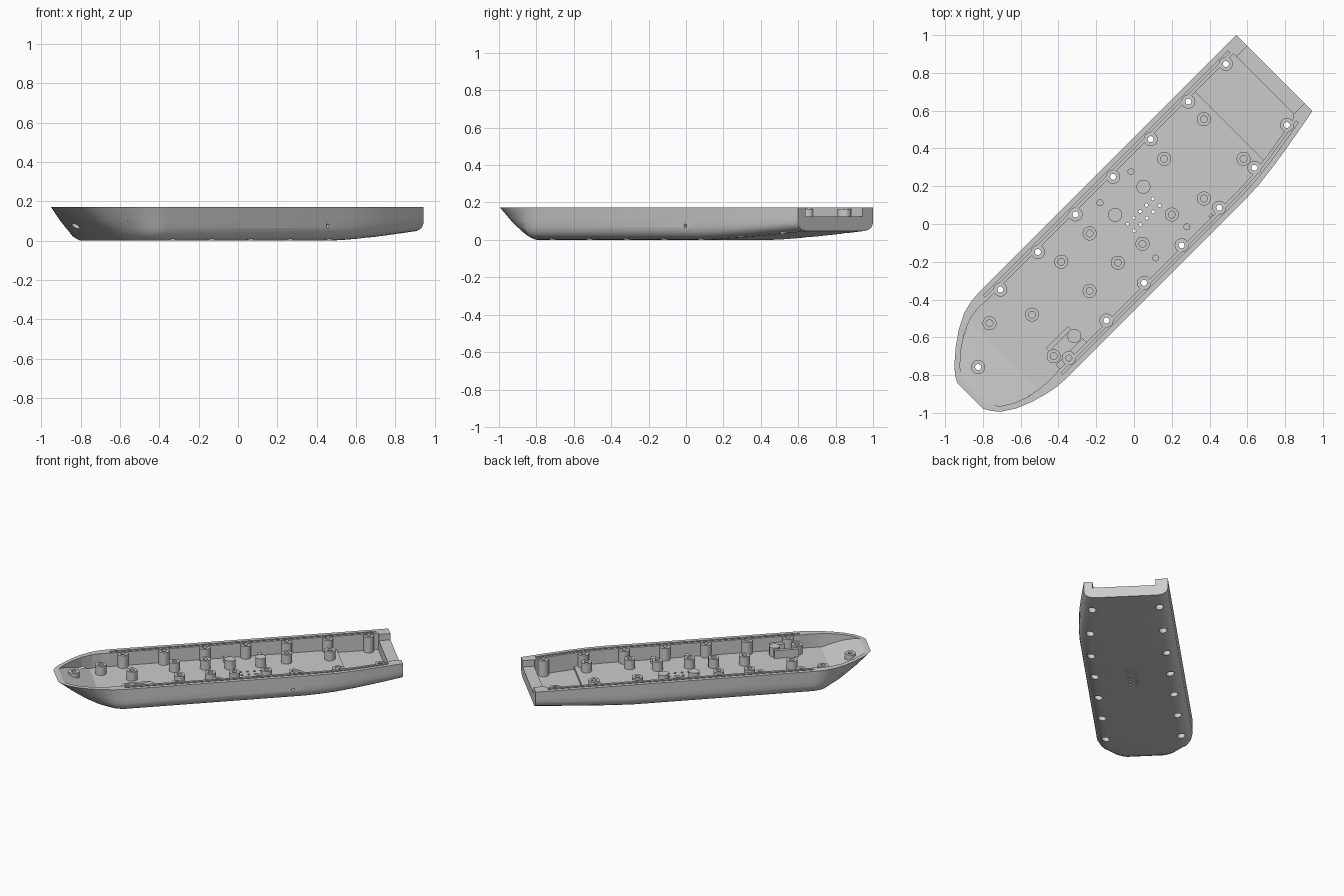
import bpy, bmesh, math
from mathutils import Vector

cube = bpy.data.objects.get("Cube")
if cube:
    bpy.data.objects.remove(cube)

grey = bpy.data.materials.new("plain_grey")
grey.use_nodes = True
COLOUR = (0.6, 0.6, 0.6, 1)
grey.diffuse_color = COLOUR
grey.node_tree.nodes["Principled BSDF"].inputs["Base Color"].default_value = COLOUR

TOP, FLOOR, REAR_FLOOR, FILLET = 0.172, 0.072, 0.05, 0.075
R = math.sqrt(0.5)


def world(u, v):
    """Long-axis coordinates to the diagonal placement."""
    return ((u - v) * R, (u + v) * R)


def rise(u):
    """Upward sweep of the underside toward the rear."""
    return 0.047 * max(0, (u - 0.4) / 0.69) ** 1.3


def make_object(name, bm, rounded=True):
    bmesh.ops.recalc_face_normals(bm, faces=bm.faces)
    if bm.calc_volume(signed=True) < 0:
        bmesh.ops.reverse_faces(bm, faces=bm.faces)
    mesh = bpy.data.meshes.new(name)
    bm.to_mesh(mesh)
    bm.free()
    mesh.materials.append(grey)
    obj = bpy.data.objects.new(name, mesh)
    bpy.context.collection.objects.link(obj)
    if rounded:
        bpy.ops.object.select_all(action="DESELECT")
        obj.select_set(True)
        bpy.context.view_layer.objects.active = obj
        bpy.ops.object.shade_smooth_by_angle(angle=math.radians(30))
    return obj


def stack(bm, layers):
    """Closed solid through equal-sized rings of points."""
    rings = [[bm.verts.new(p) for p in layer] for layer in layers]
    bm.faces.new(rings[0][::-1])
    bm.faces.new(rings[-1])
    for a, b in zip(rings, rings[1:]):
        for i in range(len(a)):
            j = (i + 1) % len(a)
            bm.faces.new((a[i], a[j], b[j], b[i]))


def prism(bm, pts, z0, z1):
    stack(bm, [[(x, y, z) for x, y in pts] for z in (z0, z1)])


def turned(bm, x, y, profile, n=24):
    """Solid of revolution from (radius, height) pairs."""
    angles = [math.tau * i / n for i in range(n)]
    stack(bm, [[(x + r * math.cos(a), y + r * math.sin(a), z) for a in angles]
               for r, z in profile])


def cylinder(bm, x, y, r, z0, z1, n=24):
    turned(bm, x, y, [(r, z0), (r, z1)], n)


def box(bm, u0, u1, v0, v1, z0, z1):
    prism(bm, [world(u0, v0), world(u1, v0), world(u1, v1), world(u0, v1)], z0, z1)


def cut(obj, cutter):
    mod = obj.modifiers.new("cut", "BOOLEAN")
    mod.operation, mod.solver, mod.object = "DIFFERENCE", "EXACT", cutter
    mod.use_self = True
    bpy.context.view_layer.update()
    graph = bpy.context.evaluated_depsgraph_get()
    mesh = bpy.data.meshes.new_from_object(obj.evaluated_get(graph))
    obj.modifiers.clear()
    obj.data = mesh


# Rim stations from rear to nose: position, left and right half-width
body = [(1.09, .325, .245), (1.0, .325, .262), (.88, .325, .283), (.75, .325, .304),
        (.62, .325, .32), (.5, .325, .325), (.4, .325, .325), (-.83, .325, .325)]
nose = [(-.9, .32, .32), (-.97, .302, .306), (-1.05, .262, .283), (-1.13, .205, .25),
        (-1.2, .145, .205), (-1.235, .105, .165), (-1.257, .065, .125)]
# Underside of the raked nose: position and half-width
keel = [(-.845, .25), (-.865, .245), (-.885, .235), (-.905, .22), (-.922, .2),
        (-.935, .175), (-.94, .15)]


def both_sides(left, right):
    return [Vector(p) for p in left + right[::-1]]


rows = body + nose
rim = both_sides([(u, l) for u, l, r in rows], [(u, -r) for u, l, r in rows])
under = both_sides([(u, l - FILLET) for u, l, r in body] + keel,
                   [(u, FILLET - r) for u, l, r in body] + [(u, -v) for u, v in keel])
COUNT = len(rim)
weight = [min(1, max(0, (-.83 - p.x) / .25)) for p in rim]


def inset(i, d):
    """Move a rim point inward by d."""
    a, b = rim[max(0, i - 1)], rim[min(COUNT - 1, i + 1)]
    t = (b - a).normalized()
    return rim[i] + Vector((-t.y, t.x)) * d


# Wall profile steps: height share, inward share at the sides, inward share at the nose
steps = [(0, 1, 1), (.015, .75, .93), (.06, .46, .83), (.14, .22, .72), (.25, .07, .6),
         (.38, 0, .48), (.6, 0, .29), (1, 0, 0)]


def hull():
    bm = bmesh.new()
    rings = []
    for h, side, front in steps:
        ring = []
        for i in range(COUNT):
            p = rim[i].lerp(under[i], side + (front - side) * weight[i])
            z0 = rise(p.x)
            ring.append(bm.verts.new((*world(*p), z0 + h * (TOP - z0))))
        rings.append(ring)
    for a, b in zip(rings, rings[1:]):
        for i in range(COUNT):
            j = (i + 1) % COUNT
            bm.faces.new((a[i], a[j], b[j], b[i]))
    for r in (rings[0], rings[-1]):
        for i in range(COUNT // 2 - 1):
            bm.faces.new((r[i], r[i + 1], r[COUNT - 2 - i], r[COUNT - 1 - i]))
    return make_object("hull_shell", bm)


# Cutter: cavity with a raised main floor, lower rear floor and nose ramp
bm = bmesh.new()
wall = [inset(i, .06 - .03 * weight[i]) for i in range(COUNT)]
prism(bm, [world(min(p.x, 1.01), p.y) for p in wall], .02, .3)
cavity = make_object("cavity_cutter", bm, False)
bm = bmesh.new()
floor_line = [(1.3, -.1), (1.3, REAR_FLOOR), (.725, REAR_FLOOR), (.725, FLOOR),
              (-.977, FLOOR), (-1.24, .18), (-1.4, .18), (-1.4, -.1)]
stack(bm, [[(*world(u, v), z) for u, z in floor_line] for v in (-.5, .5)])
floor_block = make_object("floor_block", bm, False)
cut(cavity, floor_block)

# Screw positions along both walls, plus one in the nose
screws = []
for k in range(7):
    u = .943 - .2815 * k
    right = {0: -.202, 1: -.24}.get(k, -.258)
    screws += [(u, .255), (u, right)]
nose_screw = (-1.119, .048)

standoffs = [(.37, .555), (.16, .345), (.58, .345), (.37, .135), (.2, .05), (.045, -.105),
             (-.085, -.205), (-.235, -.05), (-.385, -.2), (-.235, -.355), (-.54, -.48),
             (-.765, -.525), (-.425, -.7)]
posts = [(.05, .197), (-.1, .048), (-.317, -.593)]
pins = [(-.016, .277), (-.18, .112), (.28, -.015), (.115, -.18)]

# Cutter: stepped screw holes
bm = bmesh.new()
for s in screws:
    seat = .05 + rise(s[0])
    turned(bm, *world(*s), [(.027, -.1), (.027, seat), (.016, seat), (.016, .3)])
turned(bm, *world(*nose_screw), [(.021, -.1), (.021, .11), (.016, .11), (.016, .3)])
screw_cutter = make_object("screw_cutter", bm, False)

# Cutter: rear notch, rim grooves, sound holes and side hole
bm = bmesh.new()
box(bm, .995, 1.2, -.187, .243, .125, .3)
for side in (range(1, 8), range(COUNT - 8, COUNT - 1)):
    a = [world(*inset(i, .028)) for i in side]
    b = [world(*inset(i, .042)) for i in side]
    prism(bm, a + b[::-1], .156, .3)
for k in range(5):
    for row in (0, .035):
        cylinder(bm, .1 - .0335 * k + row, .133 - .0335 * k - row, .009, -.1, .11, 12)
start = len(bm.verts)
cylinder(bm, 0, 0, .01, -.06, .06, 16)
bm.verts.ensure_lookup_table()
for v in bm.verts[start:]:
    x, y, z = v.co
    v.co = (*world(.32 + x, -.31 + z), .075 + y)
feature_cutter = make_object("feature_cutter", bm, False)

shell = hull()
for cutter in (cavity, screw_cutter, feature_cutter):
    cut(shell, cutter)

# Tall screw bosses
bm = bmesh.new()
for s in screws:
    base = REAR_FLOOR if s[0] > .725 else FLOOR
    cylinder(bm, *world(*s), .037, base - .006, .166)
cylinder(bm, *world(*nose_screw), .037, .108, .16)
bosses = make_object("screw_bosses", bm)
cut(bosses, screw_cutter)

# Short hollow standoffs on the floor
bm = bmesh.new()
for x, y in standoffs:
    cylinder(bm, x, y, .037, FLOOR - .006, .14)
mounts = make_object("board_standoffs", bm)
bm = bmesh.new()
for x, y in standoffs:
    cylinder(bm, x, y, .018, .09, .2)
bore_cutter = make_object("bore_cutter", bm, False)
cut(mounts, bore_cutter)

# Solid posts and locating pins
bm = bmesh.new()
for x, y in posts:
    cylinder(bm, x, y, .037, FLOOR - .006, .138)
for x, y in pins:
    cylinder(bm, x, y, .018, FLOOR - .006, .115)
make_object("posts_and_pins", bm)

# Retaining rail and bracket near the nose
bm = bmesh.new()
box(bm, -.795, -.63, -.16, -.135, FLOOR - .006, .13)
box(bm, -.655, -.63, -.2, -.16, FLOOR - .006, .13)
box(bm, -.82, -.62, -.27, -.235, FLOOR - .006, .13)
make_object("retaining_rail", bm, False)

for helper in (cavity, floor_block, screw_cutter, feature_cutter, bore_cutter):
    bpy.data.objects.remove(helper)
